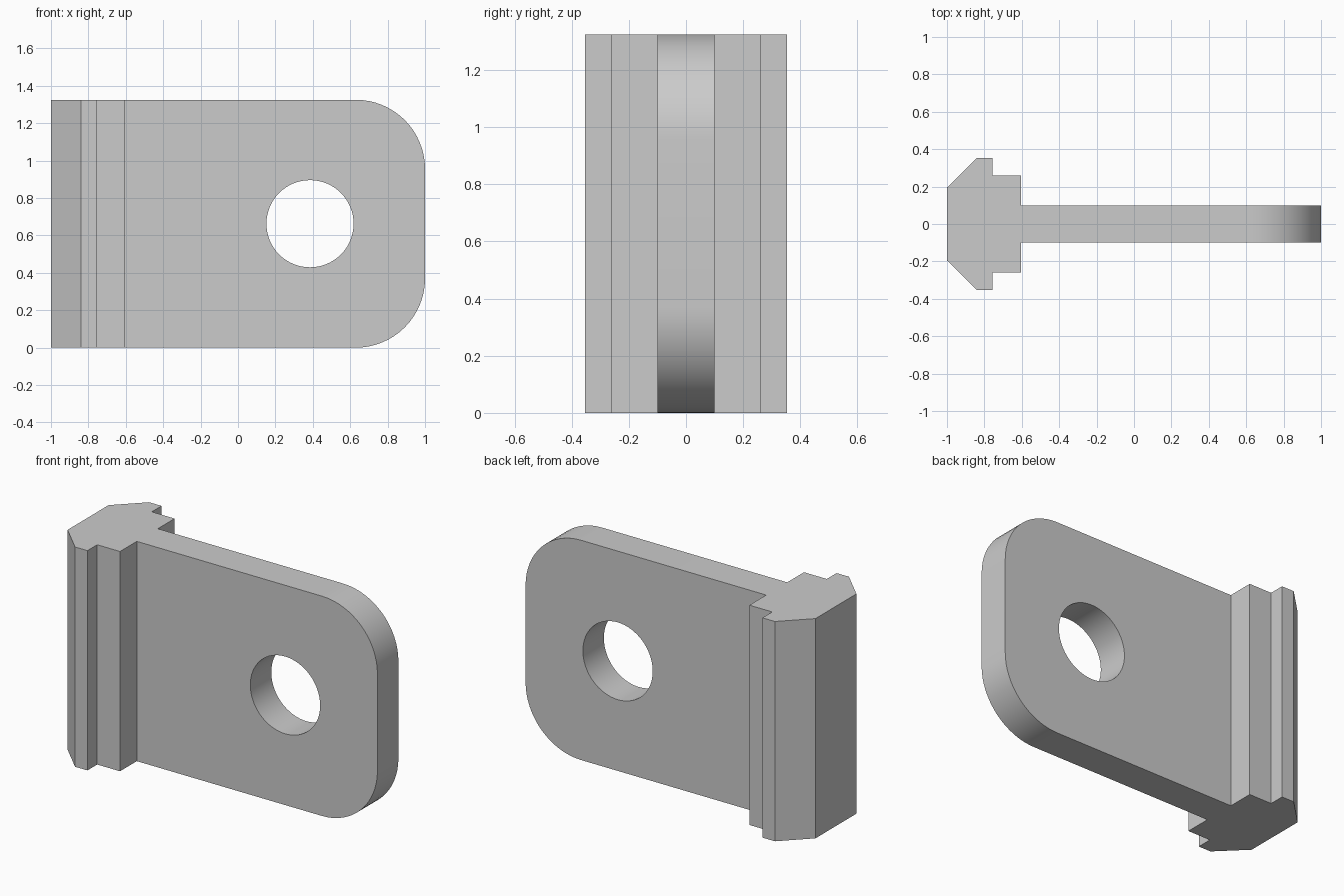
import bpy
import bmesh
from math import pi, radians

if "Cube" in bpy.data.objects:
    bpy.data.objects.remove(bpy.data.objects["Cube"])

HEIGHT = 1.325
CORNER_RADIUS = 0.37

# Single plain grey material
grey = bpy.data.materials.new("plain grey")
grey.use_nodes = True
colour = (0.6, 0.6, 0.6, 1)
grey.diffuse_color = colour
grey.node_tree.nodes["Principled BSDF"].inputs["Base Color"].default_value = colour

# Half of the T-shaped section, mirrored across y = 0
half = [(-1, 0.195), (-0.84, 0.353), (-0.757, 0.353), (-0.757, 0.26),
        (-0.605, 0.26), (-0.605, 0.1), (1, 0.1)]
section = [(x, -y) for x, y in half] + half[::-1]

# Stepped head and plate, extruded upward as one solid
bm = bmesh.new()
base = bm.faces.new([bm.verts.new((x, y, 0)) for x, y in section])
top = bmesh.ops.extrude_face_region(bm, geom=[base])["geom"]
bmesh.ops.translate(bm, vec=(0, 0, HEIGHT),
                    verts=[v for v in top if isinstance(v, bmesh.types.BMVert)])
bmesh.ops.recalc_face_normals(bm, faces=bm.faces[:])

# Rounded outer corners of the plate
corners = [e for e in bm.edges
           if all(v.co.x > 0.99 for v in e.verts)
           and abs(e.verts[0].co.z - e.verts[1].co.z) < 0.01]
bmesh.ops.bevel(bm, geom=corners, offset=CORNER_RADIUS, offset_type='OFFSET',
                segments=16, profile=0.5, affect='EDGES')
bmesh.ops.recalc_face_normals(bm, faces=bm.faces[:])

mesh = bpy.data.meshes.new("bracket")
bm.to_mesh(mesh)
bm.free()
mesh.materials.append(grey)
bracket = bpy.data.objects.new("bracket", mesh)
bpy.context.collection.objects.link(bracket)

# Round hole through the plate
bpy.ops.mesh.primitive_cylinder_add(vertices=64, radius=0.233, depth=0.6,
                                    location=(0.385, 0, HEIGHT / 2),
                                    rotation=(pi / 2, 0, 0))
cutter = bpy.context.object
cutter.name = "hole_cutter"
cutter.hide_render = True
cutter.data.materials.append(grey)

hole = bracket.modifiers.new("hole", 'BOOLEAN')
hole.operation = 'DIFFERENCE'
hole.solver = 'EXACT'
hole.object = cutter

bpy.ops.object.select_all(action='DESELECT')
bracket.select_set(True)
bpy.context.view_layer.objects.active = bracket
bpy.ops.object.modifier_apply(modifier=hole.name)
bpy.data.objects.remove(cutter)

# Smooth curved walls, crisp edges elsewhere
bpy.ops.object.shade_smooth_by_angle(angle=radians(30))
